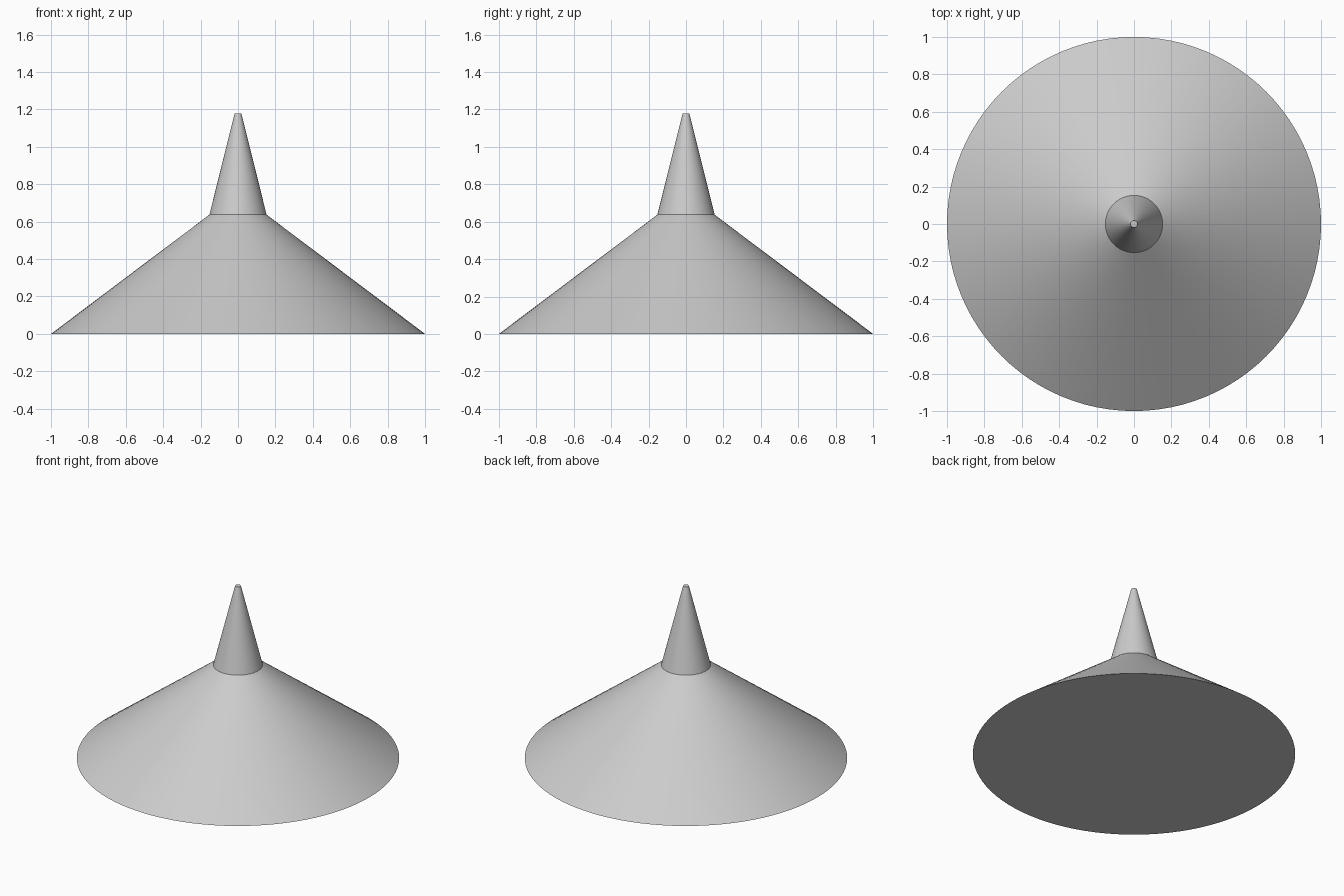
import bpy
import math

if "Cube" in bpy.data.objects:
    bpy.data.objects.remove(bpy.data.objects["Cube"])

SIDES = 96

grey = bpy.data.materials.new("light grey")
grey.diffuse_color = (0.6, 0.6, 0.6, 1.0)
grey.use_nodes = True
grey.node_tree.nodes["Principled BSDF"].inputs["Base Color"].default_value = grey.diffuse_color


def revolve(name, profile, cap_bottom, cap_top):
    """Closed-round shell through (radius, height) profile rings."""
    verts, faces = [], []
    for r, z in profile:
        for i in range(SIDES):
            a = math.tau * i / SIDES
            verts.append((r * math.cos(a), r * math.sin(a), z))
    for k in range(len(profile) - 1):
        for i in range(SIDES):
            j = (i + 1) % SIDES
            lo, hi = k * SIDES, (k + 1) * SIDES
            faces.append((lo + i, lo + j, hi + j, hi + i))
    if cap_bottom:
        faces.append(tuple(reversed(range(SIDES))))
    if cap_top:
        top = (len(profile) - 1) * SIDES
        faces.append(tuple(range(top, top + SIDES)))
    mesh = bpy.data.meshes.new(name)
    mesh.from_pydata(verts, [], faces)
    mesh.materials.append(grey)
    obj = bpy.data.objects.new(name, mesh)
    bpy.context.collection.objects.link(obj)
    bpy.ops.object.select_all(action='DESELECT')
    obj.select_set(True)
    bpy.context.view_layer.objects.active = obj
    bpy.ops.object.shade_smooth_by_angle(angle=math.radians(30))
    return obj


# Wide conical base with a flat underside, and the steep spire above it
revolve("cone_base", [(1.0, 0.0), (0.153, 0.637)], True, False)
revolve("spire", [(0.153, 0.637), (0.018, 1.178)], False, True)
